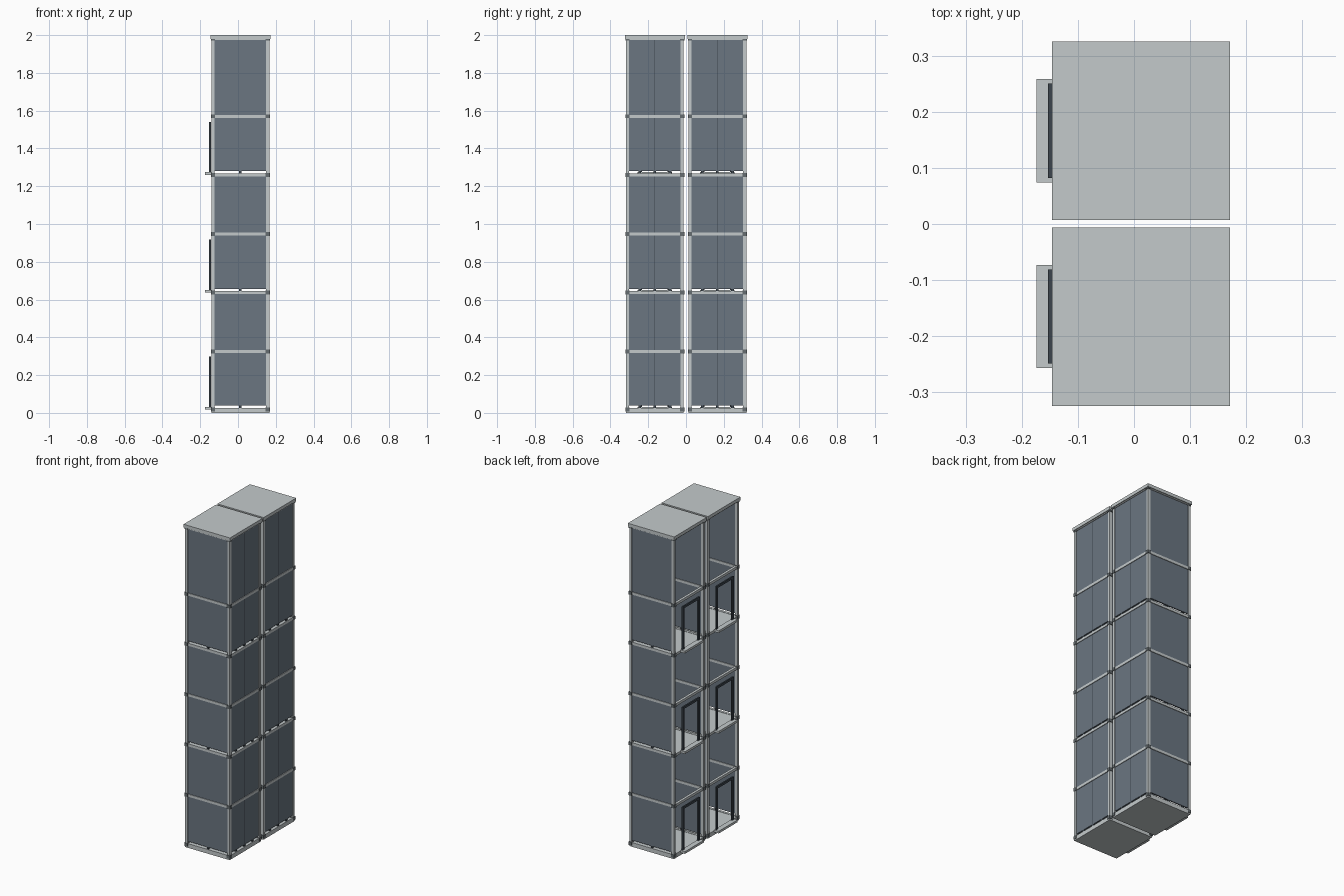
import bpy
import bmesh
from mathutils import Vector

if "Cube" in bpy.data.objects:
    bpy.data.objects.remove(bpy.data.objects["Cube"], do_unlink=True)


def material(name, rgb):
    m = bpy.data.materials.new(name)
    m.use_nodes = True
    m.diffuse_color = (*rgb, 1)
    m.node_tree.nodes["Principled BSDF"].inputs["Base Color"].default_value = (*rgb, 1)
    return m


PALE = material("pale grey", (0.55, 0.59, 0.60))
SLATE = material("slate panel", (0.145, 0.18, 0.22))
DARK = material("dark slate trim", (0.045, 0.06, 0.075))
JOINT = material("joint grey", (0.13, 0.15, 0.16))


def build(name, mat, boxes):
    """One object from boxes given as (centre, size)."""
    bm = bmesh.new()
    for centre, size in boxes:
        verts = bmesh.ops.create_cube(bm, size=1)["verts"]
        for v in verts:
            v.co = Vector(a * s + c for a, s, c in zip(v.co, size, centre))
    mesh = bpy.data.meshes.new(name)
    bm.to_mesh(mesh)
    bm.free()
    mesh.materials.append(mat)
    obj = bpy.data.objects.new(name, mesh)
    bpy.context.collection.objects.link(obj)
    return obj


CX = 0.0125      # tower centre in x
H = 0.145        # half spacing of the posts
ROOF = 0.318     # roof width
BAR = 0.016
LEVELS = [0.018, 0.325, 0.637, 0.947, 1.26, 1.57, 1.982]
FLOORS = LEVELS[0:5:2]
SIGNS = (-1, 1)


def tower(label, cy):
    def at(x, y, z):
        return (CX + x, cy + y, z)

    # Roof and base slabs
    build(label + "_roof", PALE, [(at(0, 0, 1.99), (ROOF, ROOF, 0.02))])
    build(label + "_base", PALE, [(at(0, 0, 0.008), (0.306, 0.306, 0.016))])

    # Frame posts, rails and corner joints
    corners = [(sx * H, sy * H) for sx in SIGNS for sy in SIGNS]
    build(label + "_posts", PALE,
          [(at(x, y, 0.993), (BAR, BAR, 1.975)) for x, y in corners])
    rails = []
    for z in LEVELS:
        for s in SIGNS:
            rails.append((at(0, s * H, z), (2 * H, BAR, BAR)))
            rails.append((at(s * H, 0, z), (BAR, 2 * H, BAR)))
    build(label + "_rails", PALE, rails)
    build(label + "_corner_joints", JOINT,
          [(at(x, y, z), (0.022, 0.022, 0.02)) for x, y in corners for z in LEVELS])

    # Floor slabs
    build(label + "_floors", PALE,
          [(at(0, 0, z), (0.28, 0.28, 0.012)) for z in FLOORS])

    # Wall panels on three sides, raised on feet above each floor
    panels, feet, seams = [], [], []
    for low, high in zip(LEVELS, LEVELS[1:]):
        gap = 0.02 if low in FLOORS else 0.006
        bottom, top = low + gap, high - 0.006
        mid, tall = (bottom + top) / 2, top - bottom
        for s in SIGNS:
            panels.append((at(0, s * H, mid), (2 * H - BAR, 0.008, tall)))
        panels.append((at(H, 0, mid), (0.008, 2 * H - BAR, tall)))
        seams.append((at(H, 0, mid), (0.011, 0.004, tall)))
        if low in FLOORS:
            for s in SIGNS:
                feet.append((at(0, s * H, low + 0.014), (0.012, 0.008, 0.014)))
            for y in (-0.08, 0, 0.08):
                feet.append((at(H, y, low + 0.014), (0.008, 0.014, 0.014)))
    build(label + "_wall_panels", SLATE, panels)
    build(label + "_panel_seams", DARK, seams)
    build(label + "_panel_feet", DARK, feet)

    # Balcony ledges and door frames on the open side
    ledges, doors = [], []
    for z in FLOORS:
        ledges.append((at(-0.17, 0, z + 0.007), (0.032, 0.184, 0.014)))
        for s in SIGNS:
            doors.append((at(-0.161, s * 0.076, z + 0.145), (0.009, 0.016, 0.27)))
        doors.append((at(-0.161, 0, z + 0.273), (0.009, 0.168, 0.014)))
    build(label + "_balcony_ledges", PALE, ledges)
    build(label + "_door_frames", DARK, doors)


tower("front_tower", -0.165)
tower("back_tower", 0.166)
